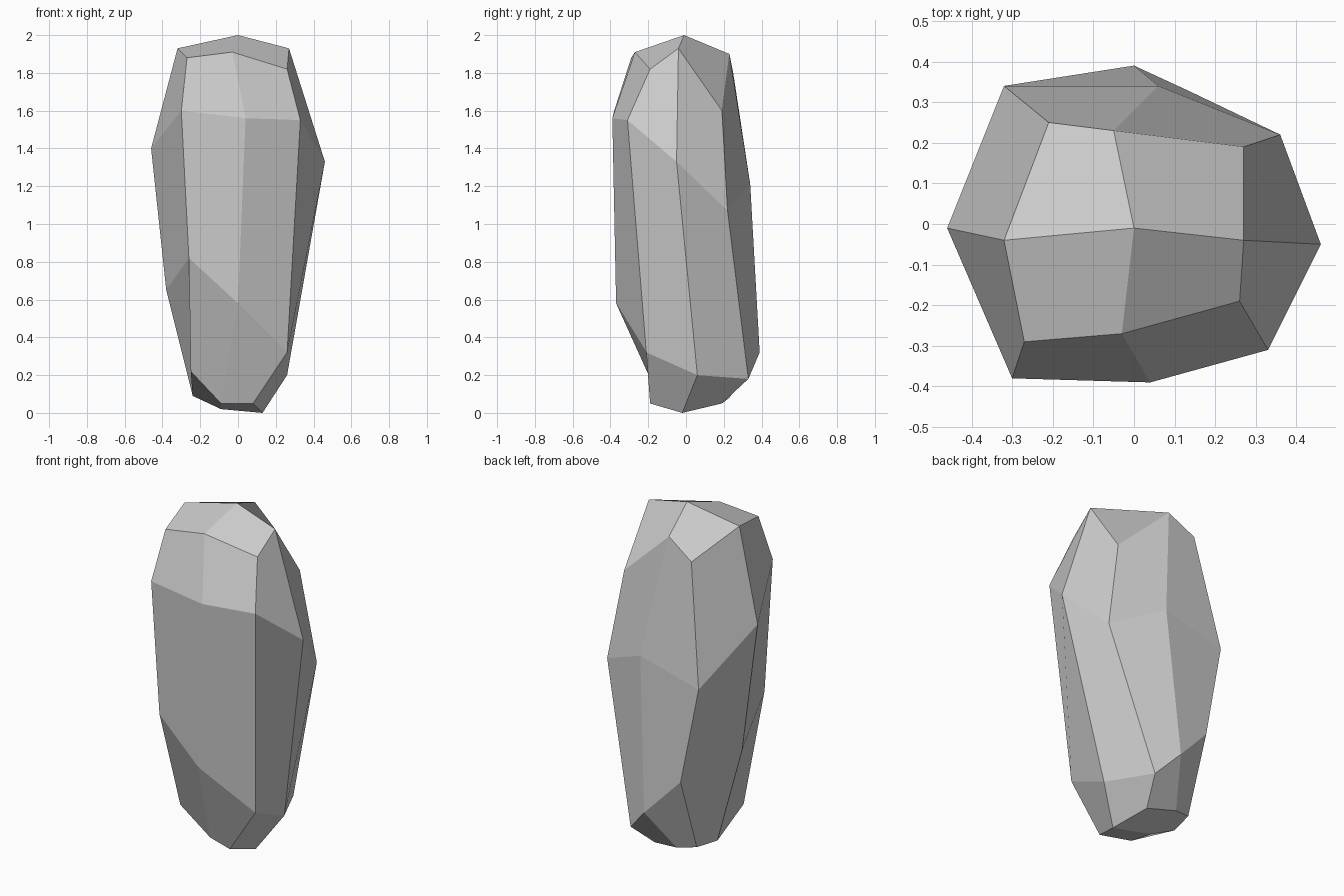
import bpy
import bmesh

default_cube = bpy.data.objects.get("Cube")
if default_cube:
    bpy.data.objects.remove(default_cube, do_unlink=True)


def make_material(name, rgb):
    material = bpy.data.materials.new(name)
    material.use_nodes = True
    colour = (*rgb, 1)
    material.diffuse_color = colour
    material.node_tree.nodes["Principled BSDF"].inputs["Base Color"].default_value = colour
    return material


# Uneven octagonal cross-sections, counter-clockwise from the front right corner
base_section = [
    (-.25, -.18, .22), (-.09, -.13, .05), (.08, -.19, .05), (.13, -.02, 0),
    (.07, .19, .05), (-.1, .23, .08), (-.21, .2, .1), (-.24, .05, .09),
]
lower_section = [
    (-.26, -.36, .82), (0, -.37, .58), (.26, -.21, .32), (.26, .06, .2),
    (.13, .33, .18), (0, .39, .32), (-.21, .35, .54), (-.38, .02, .65),
]
shoulder_section = [
    (-.3, -.38, 1.6), (.04, -.39, 1.56), (.33, -.31, 1.55), (.46, -.05, 1.33),
    (.36, .22, 1.07), (.06, .34, 1.21), (-.32, .34, 1.11), (-.46, -.01, 1.4),
]
crown_section = [
    (-.27, -.29, 1.88), (-.03, -.27, 1.91), (.26, -.19, 1.82), (.27, -.04, 1.93),
    (.27, .19, 1.6), (-.05, .23, 1.9), (-.21, .25, 1.8), (-.32, -.04, 1.93),
]
crown_peak = (0, -.01, 2)
base_point = (-.09, .03, .02)


def bridge_sections(bm, lower, upper):
    """Join two neighbouring cross-sections with a band of quads."""
    count = len(lower)
    for i in range(count):
        j = (i + 1) % count
        bm.faces.new((lower[i], lower[j], upper[j], upper[i]))


def cap_section(bm, section, centre):
    """Close a cross-section with four quads that meet at a centre point."""
    centre_vertex = bm.verts.new(centre)
    count = len(section)
    for i in range(1, count, 2):
        corner = section[(i + 1) % count]
        following = section[(i + 2) % count]
        bm.faces.new((section[i], corner, following, centre_vertex))


def build_rock(name, sections, bottom, top, material):
    bm = bmesh.new()
    rings = [[bm.verts.new(point) for point in section] for section in sections]
    for lower, upper in zip(rings, rings[1:]):
        bridge_sections(bm, lower, upper)
    cap_section(bm, rings[0], bottom)
    cap_section(bm, rings[-1], top)
    bmesh.ops.recalc_face_normals(bm, faces=bm.faces)
    for face in bm.faces:
        face.smooth = False
    mesh = bpy.data.meshes.new(name)
    bm.to_mesh(mesh)
    bm.free()
    mesh.materials.append(material)
    rock = bpy.data.objects.new(name, mesh)
    bpy.context.collection.objects.link(rock)
    return rock


# Single faceted standing stone
stone_grey = make_material("stone grey", (.6, .6, .6))
build_rock(
    "standing_rock",
    [base_section, lower_section, shoulder_section, crown_section],
    base_point,
    crown_peak,
    stone_grey,
)
